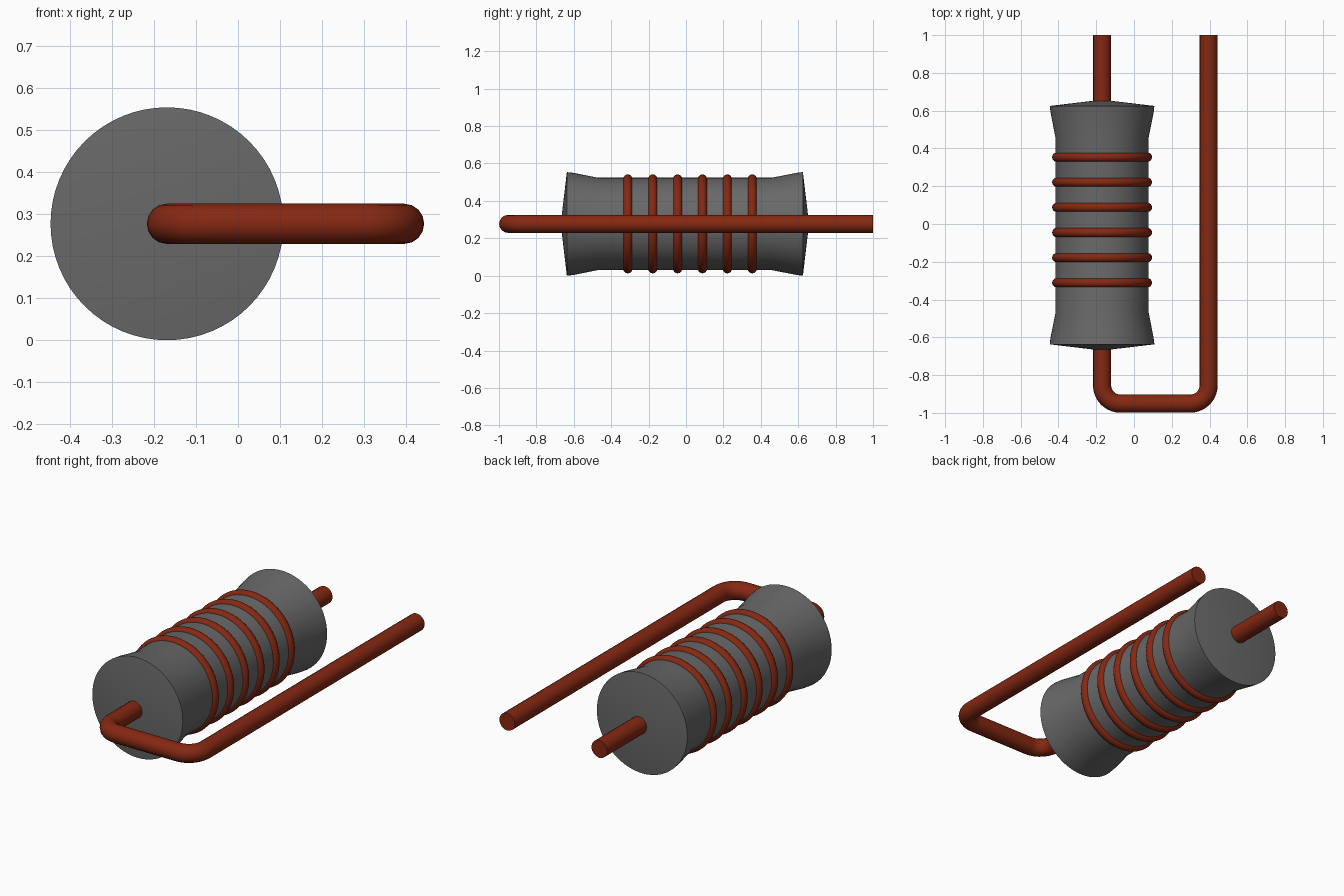
import bpy, bmesh, math
from mathutils import Matrix, Vector

cube = bpy.data.objects.get("Cube")
if cube:
    bpy.data.objects.remove(cube, do_unlink=True)

AXIS_X, AXIS_Z = -0.169, 0.277   # centre line of the core


def material(name, rgb):
    m = bpy.data.materials.new(name)
    m.use_nodes = True
    m.diffuse_color = (*rgb, 1)
    bsdf = next(n for n in m.node_tree.nodes if n.type == 'BSDF_PRINCIPLED')
    bsdf.inputs["Base Color"].default_value = (*rgb, 1)
    bsdf.inputs["Roughness"].default_value = 0.6
    return m


grey = material("dark grey", (0.14, 0.14, 0.14))
copper = material("copper red", (0.235, 0.021, 0.006))


def smooth(obj, angle=30):
    bpy.ops.object.select_all(action='DESELECT')
    obj.select_set(True)
    bpy.context.view_layer.objects.active = obj
    bpy.ops.object.shade_smooth_by_angle(angle=math.radians(angle))


def lathe(name, profile, mat, steps=64, closed=False):
    """Spin (radius, y) points around the core's centre line."""
    bm = bmesh.new()
    verts = [bm.verts.new((r, y, 0)) for r, y in profile]
    edges = [bm.edges.new(p) for p in zip(verts, verts[1:])]
    if closed:
        edges.append(bm.edges.new((verts[-1], verts[0])))
    bmesh.ops.spin(bm, geom=verts + edges, cent=(0, 0, 0), axis=(0, 1, 0),
                   angle=math.tau, steps=steps, use_merge=True)
    bmesh.ops.remove_doubles(bm, verts=bm.verts, dist=1e-5)
    bmesh.ops.recalc_face_normals(bm, faces=bm.faces)
    bm.transform(Matrix.Translation((AXIS_X, 0, AXIS_Z)))
    mesh = bpy.data.meshes.new(name)
    bm.to_mesh(mesh)
    bm.free()
    obj = bpy.data.objects.new(name, mesh)
    bpy.context.collection.objects.link(obj)
    mesh.materials.append(mat)
    smooth(obj)
    return obj


# Core: flared ends with shallow conical caps
half = [(0.0, 0.664), (0.277, 0.631), (0.273, 0.597), (0.247, 0.465)]
profile = half + [(r, -y) for r, y in reversed(half)]
lathe("core", [(r, y - 0.006) for r, y in profile], grey)

# Winding rings, half sunk into the core
for i in range(6):
    y = -0.311 + i * 0.133
    ring = [(0.240 + 0.0245 * math.cos(a), y + 0.0245 * math.sin(a))
            for a in (math.tau * k / 16 for k in range(16))]
    lathe(f"winding_ring_{i + 1}", ring, copper, closed=True)

# Wire: runs through the core and returns alongside it in a rounded U
LEFT, FRONT, BEND = 0.395, -0.951, 0.097


def bend(cx, start):
    """Quarter turn around (cx, FRONT + BEND), counter-clockwise."""
    return [(cx + BEND * math.cos(start + math.pi / 2 * k / 10),
             FRONT + BEND + BEND * math.sin(start + math.pi / 2 * k / 10))
            for k in range(11)]


path = ([(AXIS_X, 1.0)] + bend(AXIS_X + BEND, math.pi)
        + bend(LEFT - BEND, 1.5 * math.pi) + [(LEFT, 1.0)])
curve = bpy.data.curves.new("wire", 'CURVE')
curve.dimensions = '3D'
curve.bevel_depth = 0.048
curve.bevel_resolution = 6
curve.use_fill_caps = True
spline = curve.splines.new('POLY')
spline.points.add(len(path) - 1)
for p, (x, y) in zip(spline.points, path):
    p.co = (x, y, AXIS_Z, 1)
wire = bpy.data.objects.new("wire", curve)
bpy.context.collection.objects.link(wire)
curve.materials.append(copper)
bpy.ops.object.select_all(action='DESELECT')
wire.select_set(True)
bpy.context.view_layer.objects.active = wire
bpy.ops.object.convert(target='MESH')
smooth(bpy.context.view_layer.objects.active, 40)
